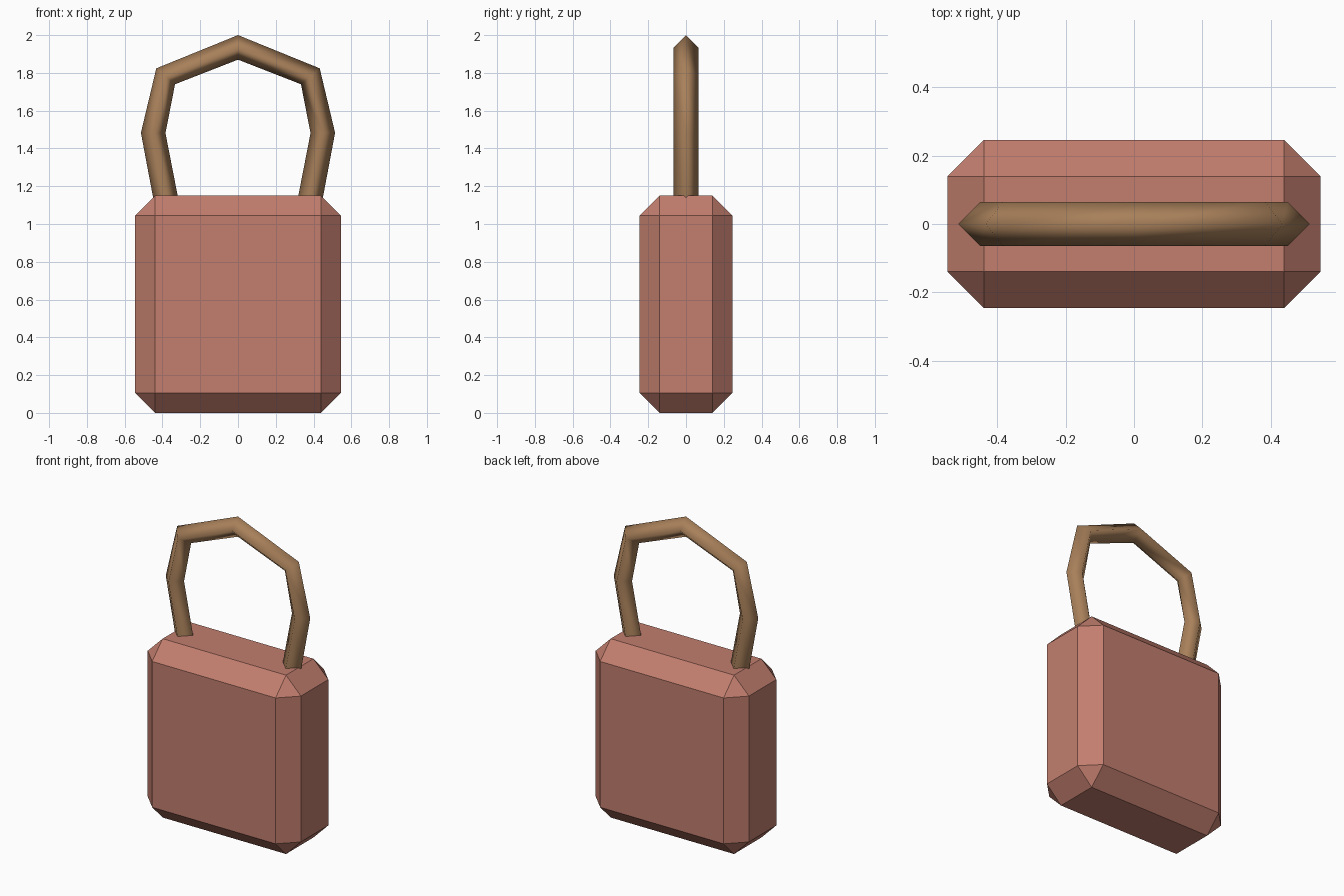
import bpy, bmesh
from mathutils import Vector

if "Cube" in bpy.data.objects:
    bpy.data.objects.remove(bpy.data.objects["Cube"])


def material(name, rgb):
    m = bpy.data.materials.new(name)
    m.diffuse_color = (*rgb, 1.0)
    m.use_nodes = True
    m.node_tree.nodes["Principled BSDF"].inputs["Base Color"].default_value = m.diffuse_color
    return m


def make_object(name, bm, mat):
    bmesh.ops.recalc_face_normals(bm, faces=bm.faces[:])
    mesh = bpy.data.meshes.new(name)
    bm.to_mesh(mesh)
    bm.free()
    mesh.materials.append(mat)
    ob = bpy.data.objects.new(name, mesh)
    bpy.context.collection.objects.link(ob)
    return ob


clay_red = material("clay red", (0.539, 0.209, 0.156))
bronze = material("bronze", (0.392, 0.216, 0.102))

# Lock body: a box with every edge chamfered
W, D, H, CHAMFER = 1.09, 0.49, 1.15, 0.106
bm = bmesh.new()
bmesh.ops.create_cube(bm, size=1.0)
for v in bm.verts:
    v.co = Vector((v.co.x * W, v.co.y * D, (v.co.z + 0.5) * H))
bmesh.ops.bevel(bm, geom=bm.edges[:], offset=CHAMFER, segments=1,
                affect='EDGES', profile=0.5)
make_object("lock_body", bm, clay_red)

# Shackle: diamond section swept along a mirrored seven-point arch
R = 0.065
half = [(0.372, 1.08), (0.449, 1.482), (0.383, 1.782)]
path = [Vector((-x, 0, z)) for x, z in half] + [Vector((0, 0, 2.0 - R))]
path += [Vector((x, 0, z)) for x, z in reversed(half)]

bm = bmesh.new()
rings = []
for i, p in enumerate(path):
    into = (p - path[i - 1]).normalized() if i > 0 else Vector()
    out = (path[i + 1] - p).normalized() if i < len(path) - 1 else Vector()
    t = (into + out).normalized()
    outward = Vector((-t.z, 0, t.x))
    side = Vector((0, 1, 0))
    rings.append([bm.verts.new(p + d * R)
                  for d in (outward, side, -outward, -side)])
for a, b in zip(rings, rings[1:]):
    for k in range(4):
        n = (k + 1) % 4
        bm.faces.new((a[k], a[n], b[n], b[k]))
for f in bm.faces:
    f.smooth = True
for ring in (rings[0], rings[-1]):
    bm.faces.new(ring)
make_object("shackle", bm, bronze)
